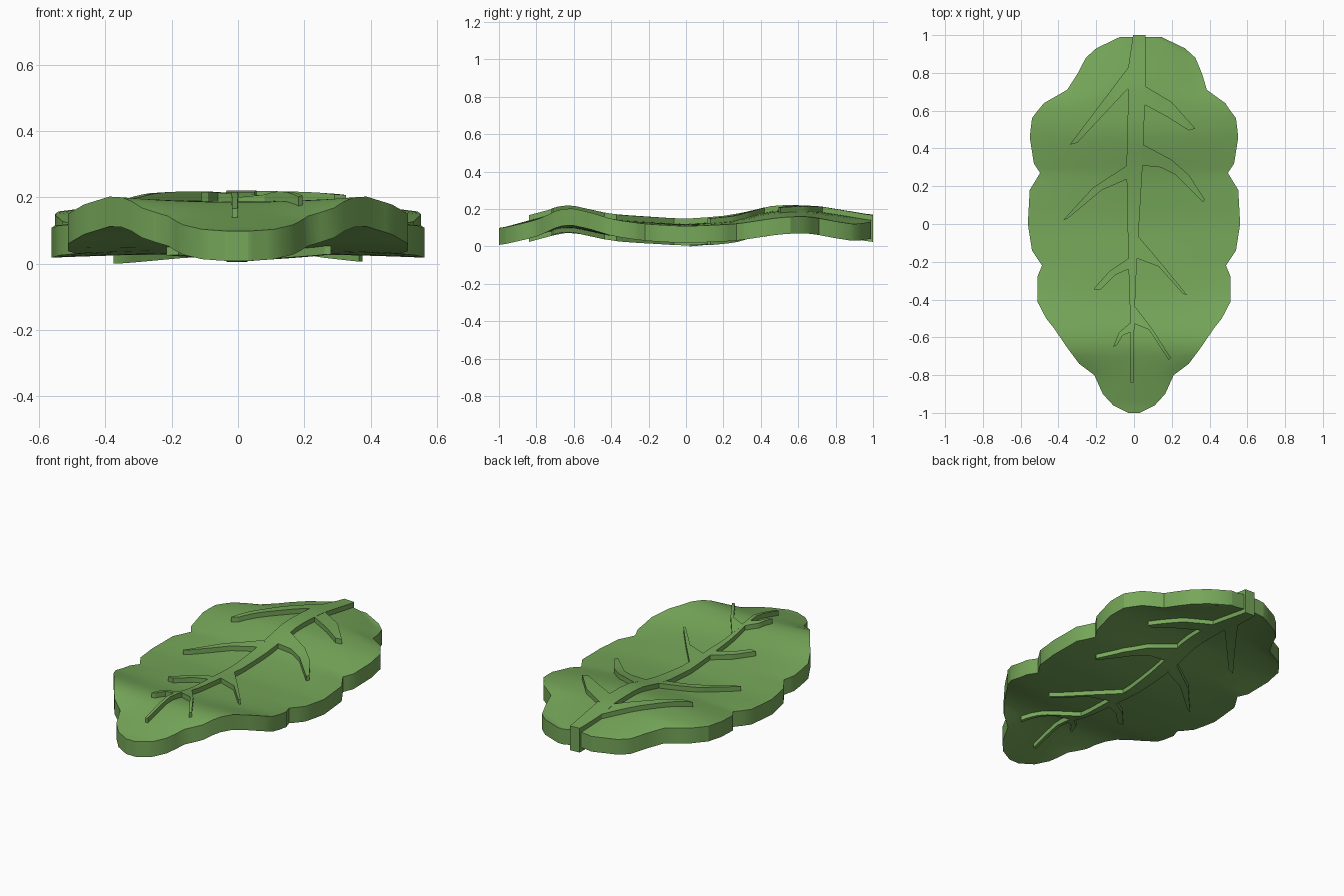
import bpy, bmesh, math

if "Cube" in bpy.data.objects:
    bpy.data.objects.remove(bpy.data.objects["Cube"])

green = bpy.data.materials.new("leaf green")
green.diffuse_color = (0.18, 0.385, 0.10, 1)
green.use_nodes = True
green.node_tree.nodes["Principled BSDF"].inputs["Base Color"].default_value = green.diffuse_color

# height of the top surface along the middle and along the rim: (y, z)
CENTRE = [(-1, .105), (-.8, .16), (-.63, .205), (-.4, .155), (0, .128), (.25, .15), (.48, .205), (.7, .2), (1, .15)]
RIM = [(-1, .105), (-.8, .15), (-.65, .222), (-.5, .19), (-.4, .155), (-.22, .13), (0, .117), (.27, .13),
       (.5, .165), (.65, .172), (.9, .125), (1, .145)]
# half width of the lobed outline: (y, x)
WIDTH = [(-1, .03), (-.985, .06), (-.96, .11), (-.9, .165), (-.8, .21), (-.74, .29), (-.66, .35), (-.55, .425),
         (-.5, .465), (-.41, .512), (-.28, .512), (-.22, .487), (-.14, .54), (0, .562), (.18, .552), (.27, .497),
         (.32, .53), (.46, .552), (.56, .54), (.64, .48), (.71, .37), (.88, .29), (.93, .235), (.99, .11)]
THICK = .09


def lerp(table, y):
    if y <= table[0][0]:
        return table[0][1]
    for (a, u), (b, v) in zip(table, table[1:]):
        if y <= b:
            return u + (v - u) * (y - a) / (b - a)
    return table[-1][1]


def soft(table, y):
    # light averaging rounds the corners of the height profile
    return sum(lerp(table, y + d) for d in (-.04, 0, .04)) / 3


def height(x, y):
    t = min(1, abs(x) / max(lerp(WIDTH, y), .05)) ** 2
    return soft(CENTRE, y) * (1 - t) + soft(RIM, y) * t


def slab(name, rows, up, down):
    """Closed slab following the leaf surface over a grid of (x, y) points."""
    bm = bmesh.new()
    top = [[bm.verts.new((x, y, height(x, y) + up)) for x, y in r] for r in rows]
    low = [[bm.verts.new((x, y, height(x, y) - down)) for x, y in r] for r in rows]
    n, m = len(rows), len(rows[0])
    for g in (top, low):
        for i in range(n - 1):
            for j in range(m - 1):
                bm.faces.new((g[i][j], g[i][j + 1], g[i + 1][j + 1], g[i + 1][j]))
    ring = [(0, j) for j in range(m)] + [(i, m - 1) for i in range(1, n)]
    ring += [(n - 1, j) for j in range(m - 2, -1, -1)] + [(i, 0) for i in range(n - 2, 0, -1)]
    for (a, b), (c, d) in zip(ring, ring[1:] + ring[:1]):
        bm.faces.new((top[a][b], top[c][d], low[c][d], low[a][b]))
    bmesh.ops.recalc_face_normals(bm, faces=bm.faces)
    me = bpy.data.meshes.new(name)
    bm.to_mesh(me)
    bm.free()
    me.materials.append(green)
    ob = bpy.data.objects.new(name, me)
    bpy.context.collection.objects.link(ob)
    bpy.context.view_layer.objects.active = ob
    ob.select_set(True)
    bpy.ops.object.shade_smooth_by_angle(angle=math.radians(30))
    ob.select_set(False)
    return ob


def resample(pts, n):
    out = []
    for k in range(n):
        s = k / (n - 1) * (len(pts) - 1)
        i = min(int(s), len(pts) - 2)
        f = s - i
        out.append(tuple(a + (b - a) * f for a, b in zip(pts[i], pts[i + 1])))
    return out


def vein(name, upper, lower, n=13):
    rows = list(zip(resample(upper, n), resample(lower, n)))
    return slab(name, rows, .028, THICK + .025)


# leaf blade: lofted across its width, extra rows between outline corners
rows = []
for y, w in resample(WIDTH, 2 * len(WIDTH) - 1):
    shift = .035 * min(1, max(0, (y - .62) / .2))
    rows.append([(w * math.sin(math.pi / 2 * k / 8) + shift, y) for k in range(-8, 9)])
slab("leaf_blade", rows, 0, THICK)

# tapering midrib
vein("midrib", [(-.005, 1), (-.035, .8), (-.03, .7), (-.04, .3), (-.03, -.2), (-.02, -.5), (-.018, -.84)],
     [(.06, 1), (.06, .8), (.06, .7), (.045, .3), (.015, -.2), (.002, -.5), (-.002, -.84)], 31)

# side veins: upper edge and lower edge, from root to tip
VEINS = {
    "right_vein_1": ([(.05, .735), (.2, .645), (.325, .505)], [(.05, .635), (.18, .565), (.29, .495)]),
    "right_vein_2": ([(.04, .425), (.2, .34), (.29, .26), (.375, .13)], [(.04, .31), (.14, .3), (.22, .26), (.365, .115)]),
    "right_vein_3": ([(.01, -.05), (.15, -.215), (.28, -.375)], [(.01, -.18), (.13, -.225), (.26, -.37)]),
    "right_vein_4": ([(0, -.43), (.1, -.56), (.195, -.71)], [(-.005, -.525), (.08, -.56), (.183, -.72)]),
    "left_vein_1": ([(-.03, .83), (-.34, .42)], [(-.02, .73), (-.3, .43)]),
    "left_vein_2": ([(-.03, .315), (-.22, .19), (-.375, .02)], [(-.03, .24), (-.17, .18), (-.35, .03)]),
    "left_vein_3": ([(-.02, -.175), (-.13, -.25), (-.215, -.345)], [(-.02, -.235), (-.1, -.27), (-.18, -.35)]),
    "left_vein_4": ([(-.01, -.515), (-.08, -.575), (-.11, -.65)], [(-.01, -.57), (-.06, -.59), (-.09, -.64)]),
}
for name, (a, b) in VEINS.items():
    vein(name, a, b)

# rest the model on the ground
meshes = [o.data for o in bpy.context.collection.objects]
low = min(v.co.z for me in meshes for v in me.vertices)
for me in meshes:
    for v in me.vertices:
        v.co.z -= low
